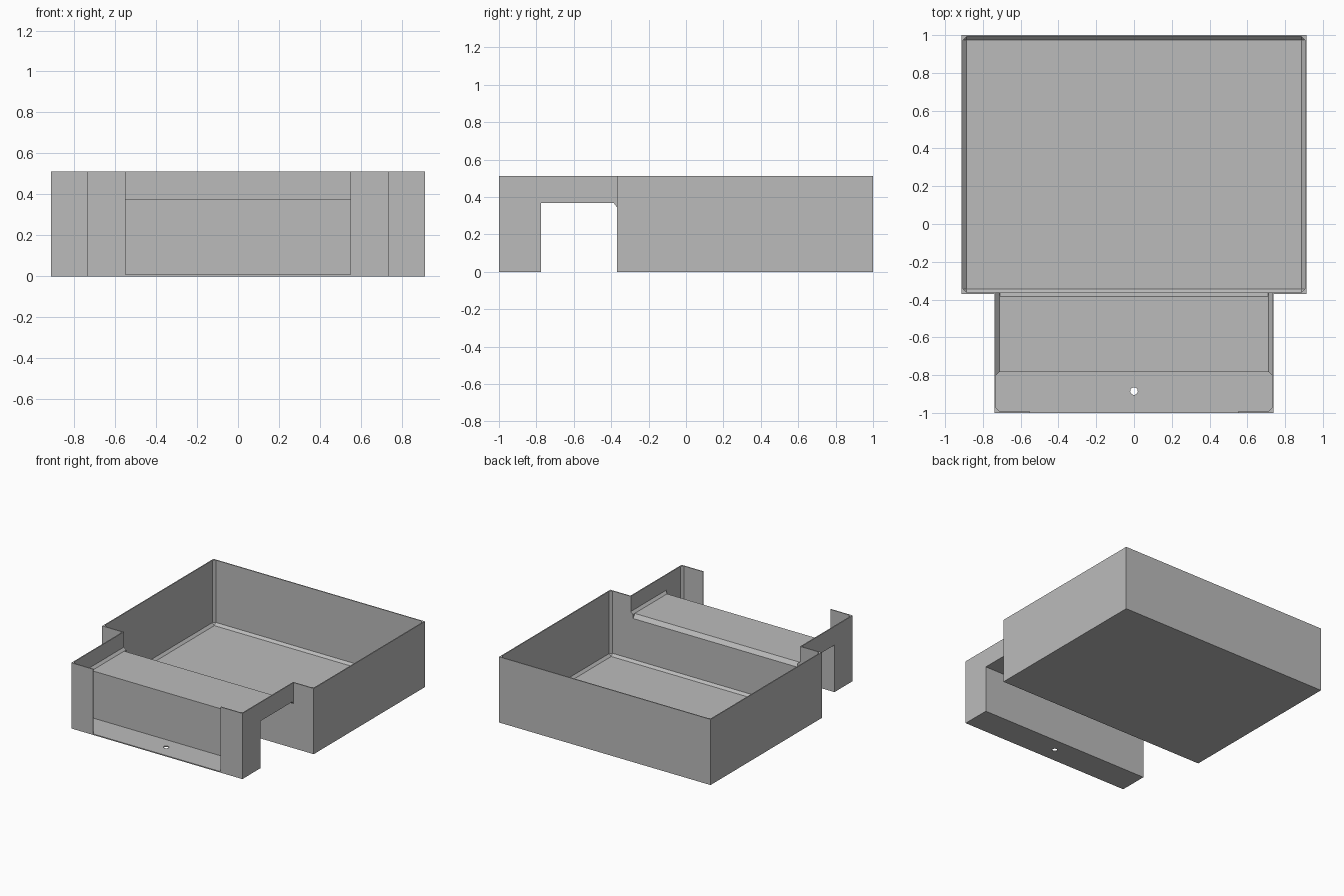
import bpy
import bmesh

cube = bpy.data.objects.get("Cube")
if cube:
    bpy.data.objects.remove(cube, do_unlink=True)

grey = bpy.data.materials.new("plain grey")
grey.use_nodes = True
grey.diffuse_color = (0.5, 0.5, 0.5, 1)
grey.node_tree.nodes["Principled BSDF"].inputs["Base Color"].default_value = (0.5, 0.5, 0.5, 1)

WALL = 0.008       # sheet thickness
CHAMFER = 0.018    # inner corner chamfer
TOP = 0.512        # rim height
STEP = 0.367       # underside of the raised channel
JOIN = -0.37       # plane where chute meets tray


def finish(bm, name):
    bmesh.ops.recalc_face_normals(bm, faces=bm.faces)
    mesh = bpy.data.meshes.new(name)
    bm.to_mesh(mesh)
    bm.free()
    mesh.materials.append(grey)
    obj = bpy.data.objects.new(name, mesh)
    bpy.context.collection.objects.link(obj)
    return obj


def box(name, half_x, y0, y1, z0, z1, chamfer=None):
    """Box centred on x; chamfer(direction, middle) picks the edges to bevel."""
    bm = bmesh.new()
    bmesh.ops.create_cube(bm, size=1)
    for v in bm.verts:
        v.co = (half_x * 2 * v.co.x,
                y1 if v.co.y > 0 else y0,
                z1 if v.co.z > 0 else z0)
    if chamfer:
        edges = [e for e in bm.edges
                 if chamfer((e.verts[0].co - e.verts[1].co).normalized(),
                            (e.verts[0].co + e.verts[1].co) / 2)]
        bmesh.ops.bevel(bm, geom=edges, offset=CHAMFER, segments=1, affect='EDGES')
    return finish(bm, name)


def extrude_profile(name, half_x, points):
    """Prism along x from a (y, z) outline."""
    bm = bmesh.new()
    face = bm.faces.new([bm.verts.new((-half_x, y, z)) for y, z in points])
    moved = bmesh.ops.extrude_face_region(bm, geom=[face])["geom"]
    bmesh.ops.translate(bm, vec=(half_x * 2, 0, 0),
                        verts=[g for g in moved if isinstance(g, bmesh.types.BMVert)])
    return finish(bm, name)


def cut(target, cutters):
    for cutter in cutters:
        mod = target.modifiers.new("cut", 'BOOLEAN')
        mod.operation = 'DIFFERENCE'
        mod.solver = 'EXACT'
        mod.object = cutter
        bpy.context.view_layer.objects.active = target
        bpy.ops.object.modifier_apply(modifier=mod.name)


# Solid outer shapes
tray = box("main_tray", 0.912, JOIN, 1.0, 0, TOP)
chute = extrude_profile("front_chute", 0.738, [
    (-1, 0), (-0.775, 0), (-0.775, STEP), (JOIN - 0.015, STEP),
    (JOIN, STEP - 0.022), (JOIN, TOP), (-1, TOP)])

# Hollow of the tray, chamfered at corners and floor
tray_hollow = box("tray_hollow", 0.912 - WALL, JOIN + WALL, 1 - WALL, WALL, 1,
                  lambda d, m: abs(d.z) > 0.9 or m.z < 0.1)

# Open channel running from the front pocket into the tray
channel = box("channel_hollow", 0.738 - WALL, -0.97, -0.3, STEP + WALL, 1,
              lambda d, m: abs(d.y) > 0.9 and m.z < 0.5)

# Sloped lip where the channel drops into the tray
lip = extrude_profile("lip_cutter", 0.71, [
    (JOIN - 0.015, STEP + WALL), (JOIN + 0.03, STEP + WALL - 0.06),
    (JOIN + 0.03, 0.45), (JOIN - 0.015, 0.45)])

# Front pocket with its wide opening and drain hole
pocket = box("pocket_hollow", 0.738 - WALL, -1 + WALL, -0.775 - WALL, WALL, 1,
             lambda d, m: abs(d.z) > 0.9)
opening = box("front_opening", 0.55, -1.1, -0.9, WALL, 1)
bm = bmesh.new()
bmesh.ops.create_cone(bm, cap_ends=True, segments=24, radius1=0.02, radius2=0.02, depth=0.2)
bmesh.ops.translate(bm, vec=(0, -0.885, 0), verts=bm.verts)
drain = finish(bm, "drain_hole")

cut(tray, [tray_hollow, channel, lip])
cut(chute, [channel, pocket, opening, lip, drain])

for helper in (tray_hollow, channel, lip, pocket, opening, drain):
    bpy.data.objects.remove(helper, do_unlink=True)
